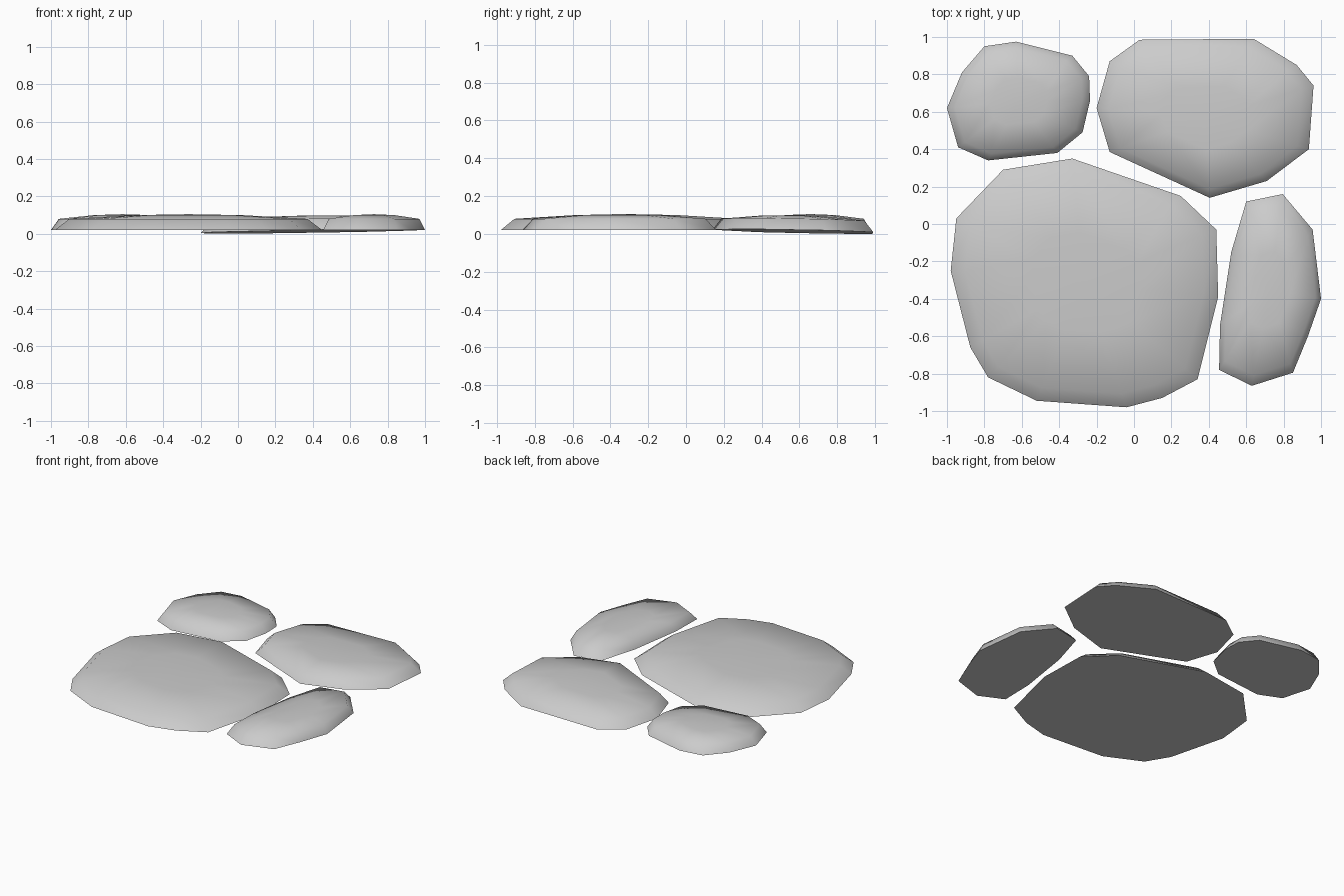
import bpy, bmesh
from mathutils import Vector

if "Cube" in bpy.data.objects:
    bpy.data.objects.remove(bpy.data.objects["Cube"])

# Ground outlines of the four paving stones
STONES = {
    "small_stone": [(-1, .62), (-.92, .81), (-.8, .95), (-.63, .975), (-.33, .9), (-.24, .79),
                    (-.235, .66), (-.275, .49), (-.41, .38), (-.78, .34), (-.94, .41)],
    "back_stone": [(-.2, .62), (-.13, .87), (.03, .985), (.64, .99), (.87, .85), (.96, .74),
                   (.935, .4), (.71, .23), (.405, .14), (-.13, .385)],
    "large_stone": [(-.98, -.25), (-.95, .03), (-.7, .29), (-.33, .35), (.25, .15), (.44, -.03),
                    (.45, -.39), (.34, -.83), (.15, -.93), (-.04, -.98), (-.52, -.945),
                    (-.78, -.82), (-.875, -.66)],
    "narrow_stone": [(.455, -.78), (.46, -.54), (.52, -.15), (.6, .12), (.795, .16), (.955, -.03),
                     (1, -.4), (.93, -.6), (.85, -.795), (.63, -.865)],
}
# Ring scale and height: base, rim, crown
RINGS = [(1, .02), (.89, .08), (.4, .1)]
TOP = .105


def tilt(name, x, y):
    # The back stone leans slightly down towards the back left
    return -.0015 + .015 * x - .0185 * y if name == "back_stone" else 0


def make_stone(name, outline):
    pts = [Vector(p) for p in outline]
    c = Vector([(min(p[i] for p in pts) + max(p[i] for p in pts)) / 2 for i in (0, 1)])
    bm = bmesh.new()

    def vert(p, z):
        return bm.verts.new((p.x, p.y, z + tilt(name, p.x, p.y)))

    loops = [[vert(c + (p - c) * s, z) for p in pts] for s, z in RINGS]
    apex = vert(c, TOP)
    n = len(pts)
    bm.faces.new(loops[0])
    for i in range(n):
        j = (i + 1) % n
        for a, b in zip(loops, loops[1:]):
            bm.faces.new((a[i], a[j], b[j], b[i]))
        bm.faces.new((loops[-1][i], loops[-1][j], apex))
    bmesh.ops.recalc_face_normals(bm, faces=bm.faces)
    mesh = bpy.data.meshes.new(name)
    bm.to_mesh(mesh)
    bm.free()
    obj = bpy.data.objects.new(name, mesh)
    bpy.context.collection.objects.link(obj)
    # Smooth top and sides, sharp bottom edge
    bpy.ops.object.select_all(action='DESELECT')
    obj.select_set(True)
    bpy.context.view_layer.objects.active = obj
    bpy.ops.object.shade_smooth_by_angle(angle=1.4)


for stone, outline in STONES.items():
    make_stone(stone, outline)
